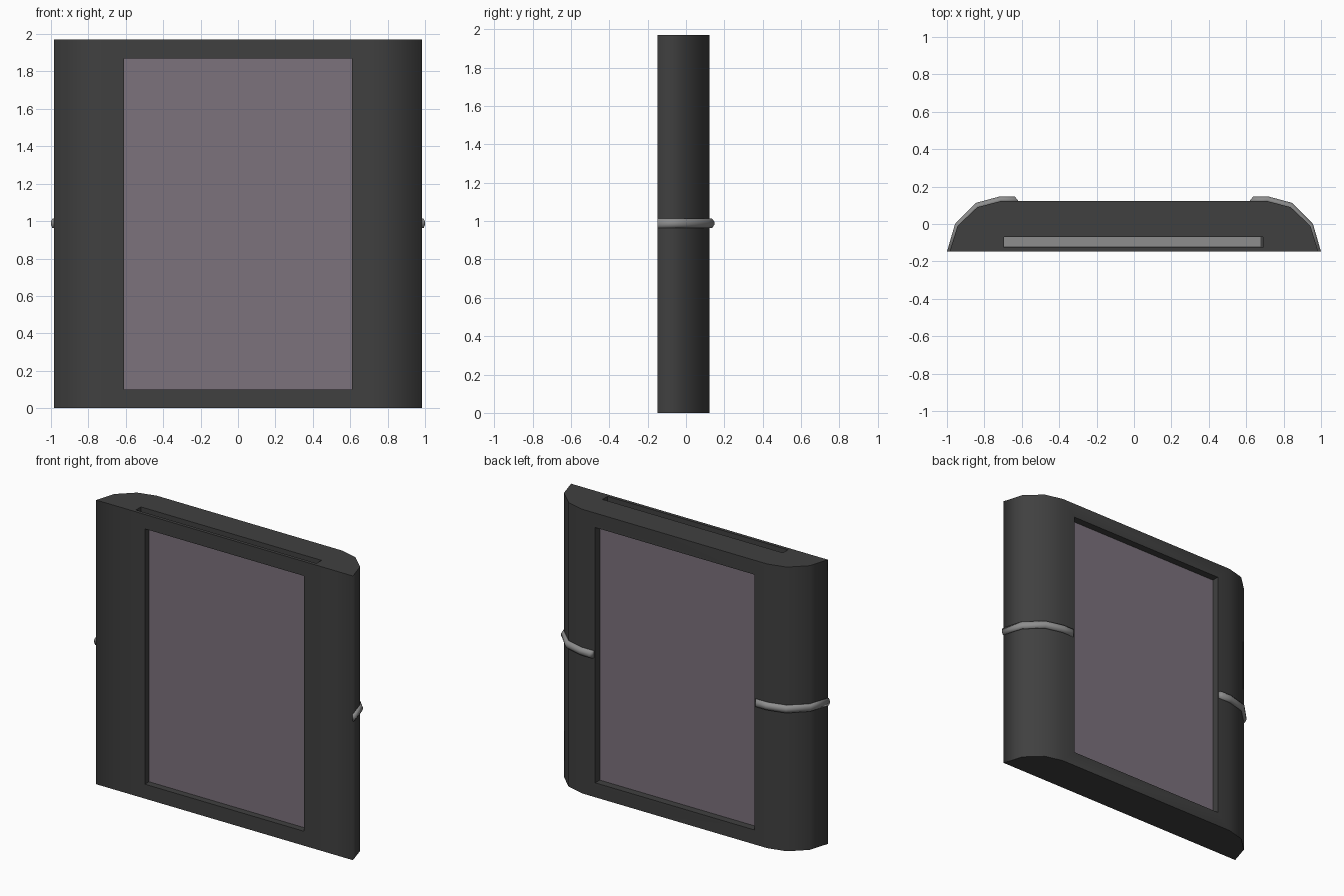
import bpy, bmesh

if "Cube" in bpy.data.objects:
    bpy.data.objects.remove(bpy.data.objects["Cube"])

H = 1.97                    # body height
BACK, FRONT = 0.123, -0.148


def material(name, rgb):
    m = bpy.data.materials.new(name)
    m.diffuse_color = (*rgb, 1)
    m.use_nodes = True
    m.node_tree.nodes["Principled BSDF"].inputs["Base Color"].default_value = m.diffuse_color
    return m


dark = material("dark_shell", (0.051, 0.051, 0.051))
mauve = material("mauve_panel", (0.20, 0.168, 0.203))
grey = material("grey_trim", (0.27, 0.27, 0.27))


def add_object(name, bm, mat):
    bmesh.ops.recalc_face_normals(bm, faces=bm.faces)
    me = bpy.data.meshes.new(name)
    bm.to_mesh(me)
    bm.free()
    ob = bpy.data.objects.new(name, me)
    bpy.context.collection.objects.link(ob)
    me.materials.append(mat)
    return ob


def box(name, x, y, z, mat):
    bm = bmesh.new()
    bmesh.ops.create_cube(bm, size=1)
    for v in bm.verts:
        for i, (a, b) in enumerate((x, y, z)):
            v.co[i] = (a + b) / 2 + v.co[i] * (b - a)
    return add_object(name, bm, mat)


def activate(ob):
    bpy.ops.object.select_all(action='DESELECT')
    ob.select_set(True)
    bpy.context.view_layer.objects.active = ob


def smooth(ob, angle):
    activate(ob)
    bpy.ops.object.shade_smooth_by_angle(angle=angle)


# Body: half outline mirrored and extruded upward
side = [(0.985, FRONT), (0.943, -0.01), (0.837, 0.09), (0.71, BACK)]
outline = side + [(-x, y) for x, y in reversed(side)]
bm = bmesh.new()
face = bm.faces.new([bm.verts.new((x, y, 0)) for x, y in outline])
ext = bmesh.ops.extrude_face_region(bm, geom=[face])
for v in ext["geom"]:
    if isinstance(v, bmesh.types.BMVert):
        v.co.z = H
# Separate the flanks from the flat middle so their shading rolls off
for x in (-0.71, 0.71):
    bmesh.ops.bisect_plane(bm, geom=bm.verts[:] + bm.edges[:] + bm.faces[:], dist=1e-4,
                           plane_co=(x, 0, 0), plane_no=(1, 0, 0))
body = add_object("body", bm, dark)

# Window recesses in front and back, and the slot in the top
cutters = [
    box("front_window_cutter", (-0.61, 0.61), (-0.3, -0.1), (0.1, 1.87), dark),
    box("back_window_cutter", (-0.61, 0.61), (0.07, 0.3), (0.1, 1.87), dark),
    box("slot_cutter", (-0.695, 0.69), (-0.125, -0.07), (1.885, 2.2), dark),
]
activate(body)
for c in cutters:
    mod = body.modifiers.new(c.name, 'BOOLEAN')
    mod.operation = 'DIFFERENCE'
    mod.solver = 'EXACT'
    mod.object = c
    bpy.ops.object.modifier_apply(modifier=mod.name)
for c in cutters:
    bpy.data.objects.remove(c)
smooth(body, 0.75)

# Upright front corners are shaded softly
verts = body.data.vertices
for e in body.data.edges:
    a, b = (verts[i].co for i in e.vertices)
    if min(abs(a.x), abs(b.x)) > 0.98 and abs(a.z - b.z) > 0.1:
        e.use_edge_sharp = False

# Panels at the bottom of the recesses, pale insert in the slot
box("front_panel", (-0.61, 0.61), (-0.103, -0.095), (0.1, 1.87), mauve)
box("back_panel", (-0.61, 0.61), (0.065, 0.073), (0.1, 1.87), mauve)
box("slot_insert", (-0.695, 0.675), (-0.12, -0.07), (1.88, 1.89), grey)

# Side bands: a chamfered section swept around each rounded flank
inner = side + [(0.618, BACK)]
outer = [(1.0, FRONT), (0.957, 0.0), (0.845, 0.113), (0.715, 0.148), (0.638, 0.148)]
section = [(-0.2, 0.963), (0.5, 0.963), (1, 0.98), (1, 0.997), (0.5, 1.013), (-0.2, 1.013)]
for name, s in (("right_band", 1), ("left_band", -1)):
    bm = bmesh.new()
    rings = [[bm.verts.new((s * (a[0] + t * (b[0] - a[0])), a[1] + t * (b[1] - a[1]), z))
              for t, z in section] for a, b in zip(inner, outer)]
    n = len(section)
    for r, q in zip(rings, rings[1:]):
        for i in range(n):
            j = (i + 1) % n
            bm.faces.new((r[i], r[j], q[j], q[i]))
    bm.faces.new(rings[0])
    bm.faces.new(rings[-1])
    smooth(add_object(name, bm, grey), 2.0)
